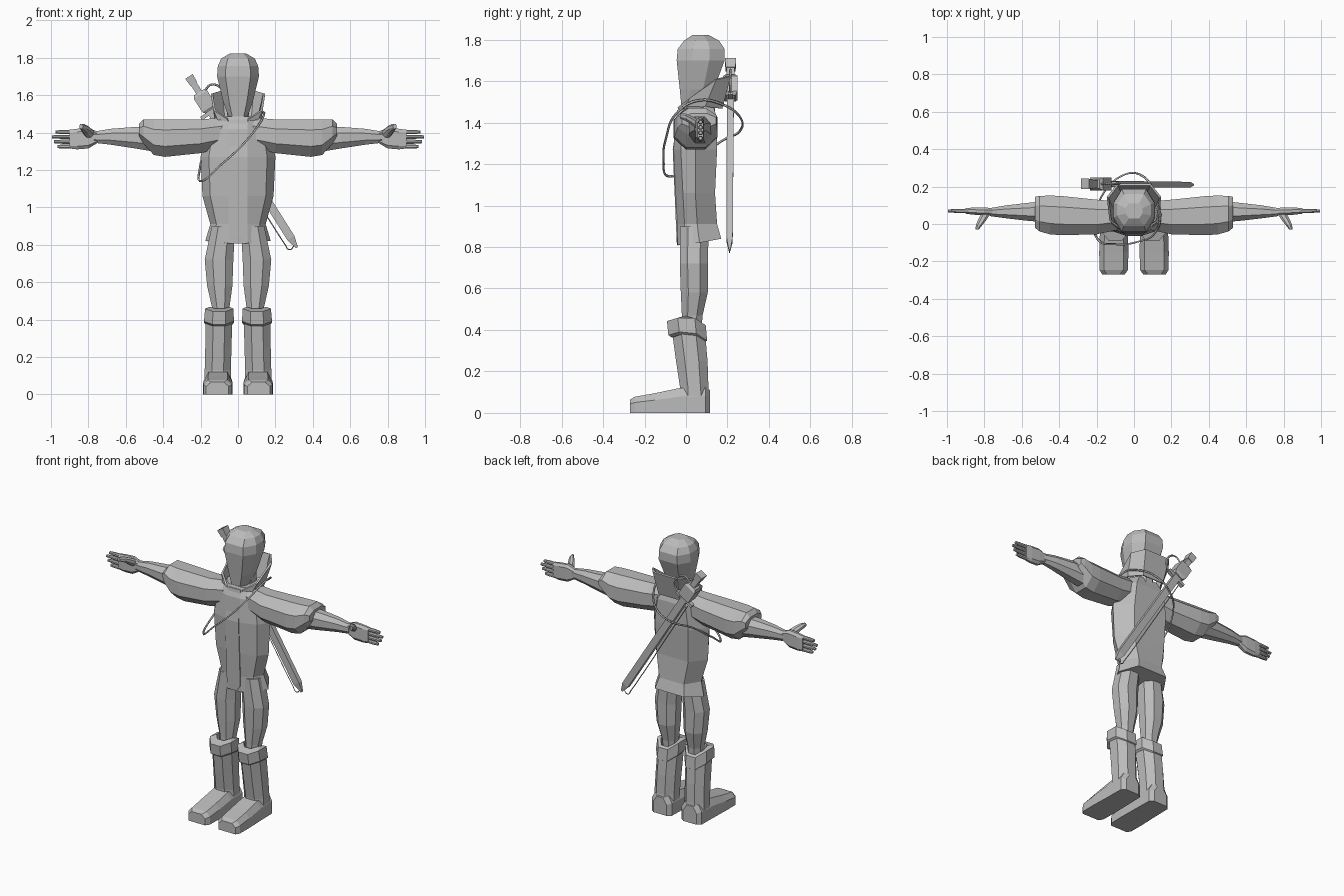
import bpy, bmesh
from mathutils import Vector

if "Cube" in bpy.data.objects:
    bpy.data.objects.remove(bpy.data.objects["Cube"])

GREY = (0.5, 0.5, 0.5, 1)
mat = bpy.data.materials.new("plain grey")
mat.use_nodes = True
mat.diffuse_color = GREY
bsdf = next(n for n in mat.node_tree.nodes if n.type == 'BSDF_PRINCIPLED')
bsdf.inputs["Base Color"].default_value = GREY
bsdf.inputs["Roughness"].default_value = 0.8


def add(name, data):
    ob = bpy.data.objects.new(name, data)
    bpy.context.scene.collection.objects.link(ob)
    data.materials.append(mat)
    return ob


def loft(name, rings, side=1, caps=True, closed=True):
    """Skin a list of equal-length rings; side=-1 mirrors in x."""
    bm = bmesh.new()
    vs = [[bm.verts.new((p[0] * side, p[1], p[2])) for p in r] for r in rings]
    n = len(rings[0])
    for a, b in zip(vs, vs[1:]):
        for i in range(n if closed else n - 1):
            j = (i + 1) % n
            bm.faces.new((a[i], a[j], b[j], b[i]))
    if caps:
        bm.faces.new(vs[0])
        bm.faces.new(vs[-1])
    bmesh.ops.recalc_face_normals(bm, faces=bm.faces)
    me = bpy.data.meshes.new(name)
    bm.to_mesh(me)
    bm.free()
    return add(name, me)


def octagon(axis, pos, a0, a1, b0, b1, ca=0.28, cb=0.28):
    """Chamfered rectangle across an axis; a and b are the other two axes."""
    da, db = (a1 - a0) * ca, (b1 - b0) * cb
    pts = [(a0 + da, b0), (a1 - da, b0), (a1, b0 + db), (a1, b1 - db),
           (a1 - da, b1), (a0 + da, b1), (a0, b1 - db), (a0, b0 + db)]
    k = 'xyz'.index(axis)
    return [Vector((*p[:k], pos, *p[k:])) for p in pts]


def tube(name, pts, r, cyclic=False):
    cu = bpy.data.curves.new(name, 'CURVE')
    cu.dimensions = '3D'
    cu.bevel_depth, cu.bevel_resolution, cu.resolution_u = r, 0, 6
    sp = cu.splines.new('BEZIER')
    sp.bezier_points.add(len(pts) - 1)
    for bp, p in zip(sp.bezier_points, pts):
        bp.co = p
        bp.handle_left_type = bp.handle_right_type = 'AUTO'
    sp.use_cyclic_u = cyclic
    return add(name, cu)


def both(half):
    """Complete a half profile that runs front to back on the +x side."""
    return half + [(-p[0], *p[1:]) for p in reversed(half)]


# tunic: z, half width, front y, back y, drop of the hem toward the front
tunic = [(.82, .175, -.04, .17, .02), (.91, .148, -.042, .15, 0), (1.06, .19, -.05, .14, 0),
         (1.27, .2, -.06, .15, 0), (1.42, .17, -.05, .15, 0), (1.485, .11, -.025, .13, 0)]
loft("tunic", [both([(.05, f, z - d * .6), (w * .78, f + .035, z), (w, (f + b) / 2, z),
                     (w * .6, b, z + d)]) for z, w, f, b, d in tunic])
# pointed front flap and raised placket
loft("front_placket", [both([(w, y, z), (w, y + .03, z)]) for z, w, y in
     [(.81, .02, -.044), (.85, .048, -.046), (1.06, .048, -.055), (1.27, .048, -.064), (1.47, .045, -.036)]])

# neck and upright collar
loft("neck", [octagon('z', z, -.06, .06, .01, .14) for z in (1.44, 1.6)])
collar = loft("collar", [
    both([(.045, -.025, 1.46), (.1, .0, 1.47), (.115, .09, 1.48), (.07, .165, 1.47)]),
    both([(.055, -.03, 1.475), (.12, .02, 1.52), (.135, .14, 1.61), (.085, .205, 1.625)])],
    caps=False, closed=False)
collar.modifiers.new("thickness", 'SOLIDIFY').thickness = .012

# head: z, half width, front y, back y
head = [(1.455, .04, -.02, .06), (1.56, .078, -.03, .135), (1.7, .112, -.045, .186),
        (1.755, .108, -.04, .186), (1.795, .09, -.01, .16), (1.822, .045, .03, .11)]
loft("head", [octagon('z', z, -w, w, f, b, .2, .32) for z, w, f, b in head])

for s, side in ((1, "left_"), (-1, "right_")):
    # wide sleeve: x, y range, z range
    sleeve = [(.08, -.03, .12, 1.32, 1.48), (.2, -.055, .13, 1.29, 1.47), (.39, -.06, .15, 1.27, 1.47),
              (.45, -.055, .152, 1.28, 1.47), (.505, -.04, .15, 1.34, 1.47), (.53, -.02, .145, 1.375, 1.445)]
    loft(side + "sleeve", [octagon('x', *r) for r in sleeve], s)
    # forearm running into the hand
    arm = [(.4, .01, .13, 1.29, 1.43), (.55, .015, .115, 1.315, 1.43), (.68, .03, .1, 1.335, 1.42),
           (.77, .042, .085, 1.345, 1.405)]
    loft(side + "forearm", [octagon('x', *r) for r in arm], s)
    palm = [(.75, .045, .085, 1.345, 1.405), (.8, .045, .088, 1.315, 1.425),
            (.86, .05, .088, 1.31, 1.42), (.9, .055, .085, 1.315, 1.415)]
    loft(side + "palm", [octagon('x', *r, .3, .15) for r in palm], s)
    for i, tip in enumerate((.965, .985, .995, .975)):
        z = 1.325 + i * .026
        loft(f"{side}finger_{i + 1}", [octagon('x', x, .07 - r, .07 + r, z - r, z + r)
             for x, r in ((.88, .011), (.94, .011), (tip, .008))], s)
    thumb = [(.05, .77, .82, 1.37, 1.42), (.02, .79, .835, 1.395, 1.435),
             (-.005, .81, .845, 1.41, 1.445), (-.03, .83, .848, 1.42, 1.445)]
    loft(side + "thumb", [octagon('y', *r) for r in thumb], s)

    # trouser leg: z, x range, y range
    leg = [(.4, .05, .135, -.02, .075), (.47, .045, .14, -.02, .08), (.58, .03, .165, -.025, .105),
           (.72, .025, .178, -.03, .105), (.9, .015, .14, -.03, .11)]
    loft(side + "trouser_leg", [octagon('z', *r) for r in leg], s)
    # boot shaft, and a cuff that peaks at the side
    shaft = [(.06, .035, .18, -.03, .115), (.13, .038, .178, -.03, .108), (.25, .035, .175, -.048, .104),
             (.41, .03, .172, -.07, .09)]
    loft(side + "boot_shaft", [octagon('z', *r) for r in shaft], s)
    cuff = [octagon('z', z, *r) for z, *r in
            [(.39, .032, .17, -.07, .09), (.405, .022, .182, -.085, .102), (.475, .024, .176, -.092, .095),
             (.475, .045, .15, -.04, .08), (.43, .05, .14, -.03, .07)]]
    for p in (q for r in cuff for q in r):
        p.z -= abs(p.y - .015) * (.3 if p.y < 0 else .65)
    loft(side + "boot_cuff", cuff, s)
    # foot: y, x range, height
    foot = [(.115, .06, .155, .11), (.095, .035, .18, .125), (-.03, .032, .182, .12),
            (-.15, .03, .186, .095), (-.245, .032, .185, .078), (-.27, .05, .17, .065)]
    loft(side + "foot", [[(a, y, 0), (b, y, 0), (b, y, h * .65), (b - .025, y, h),
                          (a + .025, y, h), (a, y, h * .65)] for y, a, b, h in foot], s)

# sword slung diagonally across the back
TOP = Vector((-.262, .215, 1.7))
TIP = Vector((.315, .21, .785))
LONG = (TIP - TOP).normalized()
WIDE = Vector((-LONG.z, 0, LONG.x))
DEEP = Vector((0, 1, 0))


def along(t, wide=0, deep=0):
    return TOP + LONG * t + WIDE * wide + DEEP * deep


def sword_part(name, sections):
    """Sections are distance along, half width, half depth."""
    loft(name, [[along(t, a * w, b * d) for a, b in ((-1, -1), (1, -1), (1, 1), (-1, 1))]
                for t, w, d in sections])


END = (TIP - TOP).length
sword_part("sword_pommel", [(0, .024, .027), (.05, .02, .024)])
sword_part("sword_grip", [(.04, .017, .02), (.12, .017, .02)])
sword_part("sword_guard", [(.1, .03, .025), (.115, .042, .035), (.2, .042, .035), (.215, .03, .025)])
sword_part("guard_bar", [(.215, .065, .012), (.235, .065, .012)])
sword_part("sword_blade", [(.2, .022, .017), (END - .06, .022, .015), (END, .006, .004)])
tube("sheath_cord", [along(.25, -.04), along(END - .05, -.045), along(END - .012, -.04), along(END - .02, 0)], .003)
tube("guard_loop", [along(.11, .03), along(.1, .075), along(.14, .11), along(.2, .1), along(.23, .05)], .006)

# thin strap looped over one shoulder and under the other arm
tube("shoulder_strap", [(.14, .05, 1.505), (.11, -.05, 1.44), (.02, -.095, 1.33), (-.1, -.108, 1.22),
                        (-.195, -.08, 1.14), (-.205, .02, 1.2), (-.16, .17, 1.31), (-.06, .26, 1.36),
                        (.03, .265, 1.42), (.11, .17, 1.49)], .006, True)
